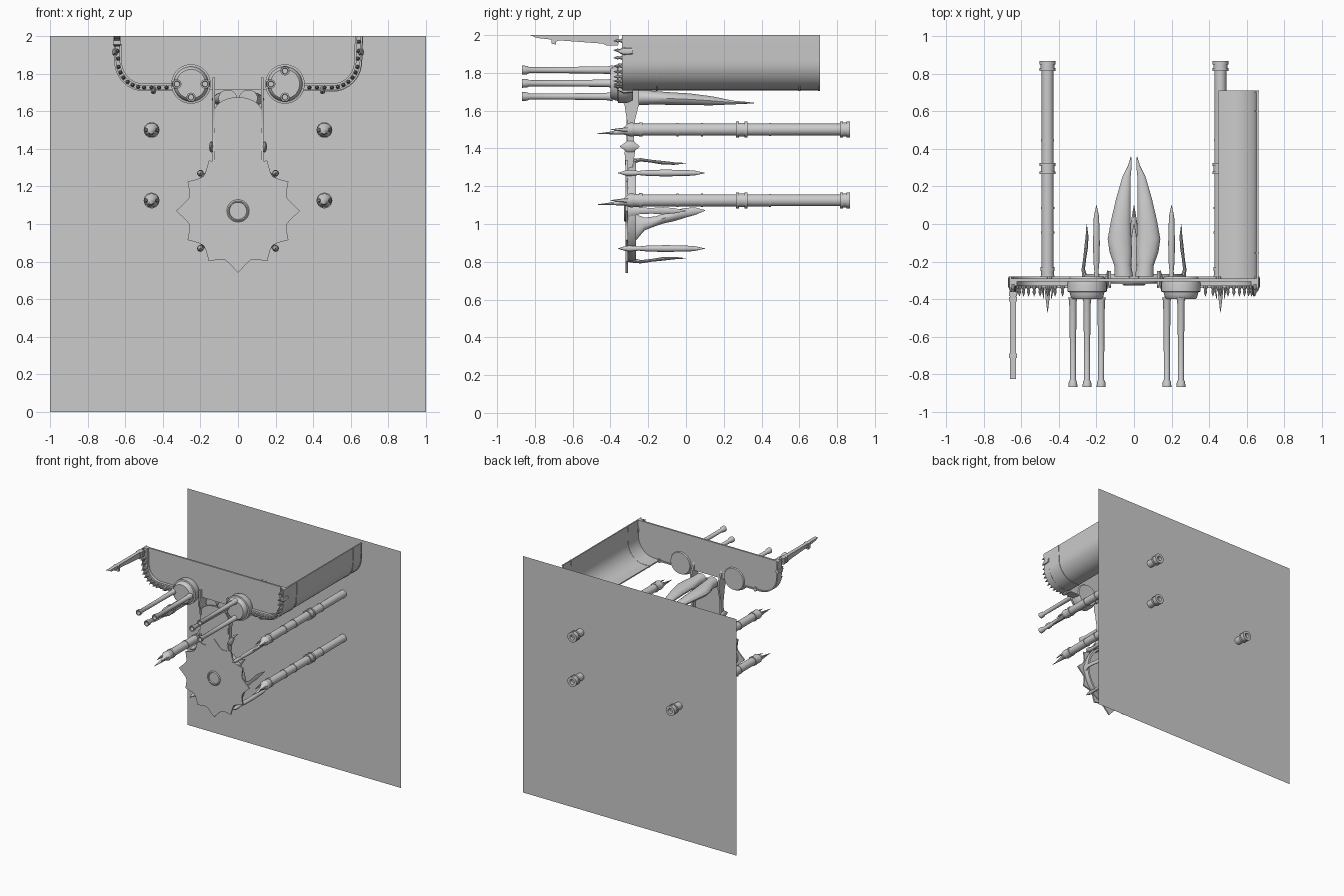
import bpy
from math import sin, cos, pi, radians


def mesh(name, verts, faces):
    m = bpy.data.meshes.new(name)
    m.from_pydata(verts, [], faces)
    m.validate()
    o = bpy.data.objects.new(name, m)
    bpy.context.collection.objects.link(o)
    return o


def loft(name, secs, n=20):
    """Elliptical sections (x, y, z, rx, rz) strung along y, capped."""
    v = [(x + rx * cos(2 * pi * i / n), y, z + rz * sin(2 * pi * i / n))
         for x, y, z, rx, rz in secs for i in range(n)]
    f = [(k * n + i, k * n + (i + 1) % n, (k + 1) * n + (i + 1) % n, (k + 1) * n + i)
         for k in range(len(secs) - 1) for i in range(n)]
    f += [tuple(range(n))[::-1], tuple(range((len(secs) - 1) * n, len(secs) * n))]
    return mesh(name, v, f)


def lathe(name, x, z, prof, n=24):
    """Round part about a line along y; prof holds (y, r)."""
    return loft(name, [(x, y, z, r, r) for y, r in prof], n)


def prism(name, pts, a, b, axis='y'):
    """Outline in xz (axis y) or yz (axis x) extruded from a to b."""
    n = len(pts)
    put = (lambda p, t: (p[0], t, p[1])) if axis == 'y' else (lambda p, t: (t, p[0], p[1]))
    v = [put(p, a) for p in pts] + [put(p, b) for p in pts]
    f = [tuple(range(n)), tuple(range(n, 2 * n))[::-1]]
    f += [(i, i + n, (i + 1) % n + n, (i + 1) % n) for i in range(n)]
    return mesh(name, v, f)


def curve_path(r, end, s=1):
    """Upright side, quarter round and flat bottom of the balcony."""
    p = [(.505 + r, 2), (.5 + r, 1.865)]
    p += [(.5 + r * cos(radians(a)), 1.865 - r * sin(radians(a))) for a in range(8, 91, 8)]
    p += [(.5, 1.865 - r), (end, 1.865 - r)]
    return [(s * x, z) for x, z in p]


def ribbon(name, r0, r1, end, a, b, s=1):
    """Strip between two concentric balcony paths."""
    p, q = curve_path(r0, end, s), curve_path(r1, end, s)
    n = len(p)
    v = [(x, y, z) for y in (a, b) for x, z in p + q]
    m = 2 * n
    f = []
    for i in range(n - 1):
        j = i + 1
        f += [(i, j, n + j, n + i), (m + i, m + n + i, m + n + j, m + j),
              (i, m + i, m + j, j), (n + i, n + j, m + n + j, m + n + i)]
    for i in (0, n - 1):
        f.append((i, n + i, m + n + i, m + i))
    return mesh(name, v, f)


# big upright back panel
mesh("back_panel", [(-1, .75, 0), (1, .75, 0), (1, .75, 2), (-1, .75, 2)], [(0, 1, 2, 3)])

# balcony front wall and its single side trough
half = curve_path(.15, .3)
prism("front_wall", half + [(-x, z) for x, z in half[::-1]], -.305, -.29)
ribbon("side_trough", .147, .157, .45, -.29, .71)
for i, y in enumerate((-.16, .595, .7)):
    ribbon(f"trough_band_{i}", .145, .161, .45, y, y + .01)

# trim, spikes and round gun mounts on both sides
for s in (-1, 1):
    ribbon("trim_outer", .148, .158, .34, -.34, -.28, s)
    ribbon("trim_inner", .118, .13, .34, -.33, -.29, s)
    ribbon("trim_field", .128, .15, .34, -.322, -.30, s)
    teeth = [(.644, 1.97), (.641, 1.92), (.638, 1.88)]
    teeth += [(.5 + .139 * cos(radians(a)), 1.865 - .139 * sin(radians(a))) for a in range(12, 91, 13)]
    teeth += [(.46, 1.726), (.42, 1.726), (.38, 1.726)]
    for i, (x, z) in enumerate(teeth):
        lathe("trim_tooth", s * x, z, [(-.32, .011), (-.34, .011), (-.35, .006), (-.362, .009), (-.385, .001)], 8)
    # ornamental collar blocks on the trim
    for x, z in ((.655, 1.915), (.45, 1.712)):
        loft("trim_finial", [(s * x, -.36, z, .004, .006), (s * x, -.33, z, .016, .022),
                             (s * x, -.28, z, .014, .018)], 8)
    lathe("gun_mount", s * .25, 1.745, [(-.28, .09), (-.3, .1), (-.32, .105), (-.36, .105),
                                        (-.362, .093), (-.375, .09), (-.395, .084), (-.4, .078)], 40)

# gun barrels: left lacks the top one, right lacks the outer one
for x, z in ((-.325, 1.745), (-.175, 1.745), (-.25, 1.675), (.175, 1.745), (.25, 1.675), (.25, 1.815)):
    lathe("gun_barrel", x, z, [(-.39, .026), (-.41, .02), (-.6, .017), (-.83, .016), (-.84, .022),
                               (-.868, .024), (-.868, .016), (-.82, .014)], 20)

# forward pole cut off at the top of the left side
prism("pole", [(-.825, 2), (-.79, 1.985), (-.7, 1.975), (-.69, 1.965), (-.67, 1.972), (-.44, 1.955),
               (-.42, 1.945), (-.36, 1.945), (-.36, 2)], -.659, -.629, 'x')
for y in (-.7, -.4, -.37):
    prism("pole_band", [(y - .012, 2), (y - .012, 1.955), (y + .012, 1.95), (y + .012, 2)], -.666, -.622, 'x')

# four pipes with spear tips; the upper left pipe is short
for x in (-.46, .46):
    for z in (1.5, 1.125):
        pr = [(-.29, .034), (-.25, .034), (-.25, .038), (-.23, .038), (-.23, .032)]
        for y in (-.05, .08):
            pr += [(y, .032), (y, .036), (y + .01, .036), (y + .01, .032)]
        pr += [(.265, .032), (.265, .042), (.28, .042), (.28, .036), (.31, .036), (.31, .042), (.325, .042)]
        if not (x < 0 and z > 1.3):
            pr += [(.325, .032), (.44, .032), (.44, .035), (.45, .035), (.45, .031), (.815, .031), (.815, .042),
                   (.83, .042), (.83, .037), (.85, .037), (.85, .042), (.868, .042), (.868, .02), (.84, .02)]
        lathe("pipe", x, z, pr)
        loft("spear_tip", [(x, -.47, z - .022, .001, .001), (x, -.4, z - .018, .01, .007), (x, -.36, z - .014, .014, .012),
                           (x, -.33, z - .008, .02, .018), (x, -.305, z, .038, .034), (x, -.29, z, .04, .038),
                           (x, -.27, z, .034, .034)], 12)
        for s in (-1, 1):
            loft("spear_barb", [(x + s * .02, -.4, z, .001, .001), (x + s * .026, -.35, z, .006, .008),
                                (x + s * .028, -.29, z, .01, .014)], 8)

# neck between balcony and disc
arch = [(.125 * cos(radians(a)), 1.6 + .075 * sin(radians(a))) for a in range(0, 181, 15)]
prism("neck_panel", arch + [(-.125, 1.3), (.125, 1.3)], -.315, -.3)
side = [(-.33, 1.78), (-.34, 1.66), (-.325, 1.63), (-.315, 1.56), (-.305, 1.5), (-.315, 1.42), (-.325, 1.38),
        (-.32, 1.28), (-.285, 1.28), (-.27, 1.38), (-.275, 1.45), (-.27, 1.55), (-.25, 1.63), (-.25, 1.7), (-.29, 1.78)]
for s in (-1, 1):
    prism("neck_side", side, s * .122, s * .136, 'x')
    loft("neck_spike", [(s * .145, -.35, 1.41, .001, .001), (s * .143, -.31, 1.41, .012, .03),
                        (s * .14, -.28, 1.41, .012, .03), (s * .14, -.245, 1.41, .001, .001)], 8)
    # long swept petals behind the neck
    loft("petal", [(s * .055, -.28, 1.67, .05, .045), (s * .06, -.22, 1.67, .045, .04), (s * .07, -.15, 1.667, .06, .036),
                   (s * .077, -.08, 1.664, .063, .034), (s * .07, .02, 1.66, .052, .032), (s * .056, .14, 1.652, .038, .024),
                   (s * .04, .25, 1.643, .022, .01), (s * .022, .31, 1.642, .01, .006), (s * .016, .36, 1.64, .001, .002)], 14)

# scalloped disc: twelve points joined by hollow curves
pts = []
for k in range(12):
    tip, nxt = [(.33 if j % 3 == 0 else .31) for j in (k, k + 1)]
    for t in range(6):
        u = t / 6
        r = tip * (1 - u) + nxt * u - .05 * (1 - abs(2 * u - 1) ** 1.6)
        a = (k + u) * pi / 6
        pts.append((r * cos(a), 1.07 + r * sin(a)))
prism("disc", pts, -.32, -.308)
lathe("disc_rim", 0, 1.07, [(-.31, .262), (-.29, .268), (-.265, .262), (-.265, .245), (-.31, .24)], 48)
lathe("disc_hub", 0, 1.07, [(-.3, .06), (-.322, .06), (-.328, .053), (-.328, .048), (-.318, .045)], 32)
lathe("hub_back", .02, 1.07, [(-.31, .065), (-.29, .065), (-.27, .045)], 32)

# spikes running back from the disc
for k in range(4):
    a = k * pi / 2
    c, d = cos(a), sin(a)
    e, g = .2 * cos(a + pi / 4) * 1.414, .2 * sin(a + pi / 4) * 1.414
    lathe("straight_spike", e, 1.07 + g, [(-.36, .001), (-.325, .012), (-.3, .016), (-.25, .011), (-.2, .016),
                                          (-.1, .018), (.04, .014), (.1, .001)], 12)
    w = lambda q: .008 + .014 * abs(q)
    loft("hooked_spike", [(c * r, y, 1.07 + d * r, k1 * (1 + abs(d)), k1 * (1 + abs(c)))
                          for y, r, k1 in ((-.31, .25, .022), (-.28, .262, .014), (-.24, .27, .009), (-.18, .262, .008),
                                           (-.12, .254, .01), (-.06, .25, .007), (0, .252, .001))], 10)

# curved tail in the middle of the disc
loft("tail", [(0, -.31, .96, .03, .1), (0, -.27, .98, .025, .075), (0, -.22, 1.0, .02, .035), (0, -.16, 1.015, .032, .026),
              (0, -.12, 1.03, .045, .028), (0, -.06, 1.045, .034, .03), (0, 0, 1.06, .018, .026),
              (0, .05, 1.068, .01, .02), (0, .1, 1.072, .001, .002)], 14)

for o in bpy.data.objects:
    o.select_set(True)
bpy.context.view_layer.objects.active = bpy.data.objects["front_wall"]
bpy.ops.object.mode_set(mode='EDIT')
bpy.ops.mesh.select_all(action='SELECT')
bpy.ops.mesh.normals_make_consistent(inside=False)
bpy.ops.object.mode_set(mode='OBJECT')
bpy.ops.object.shade_smooth_by_angle(angle=radians(35))
